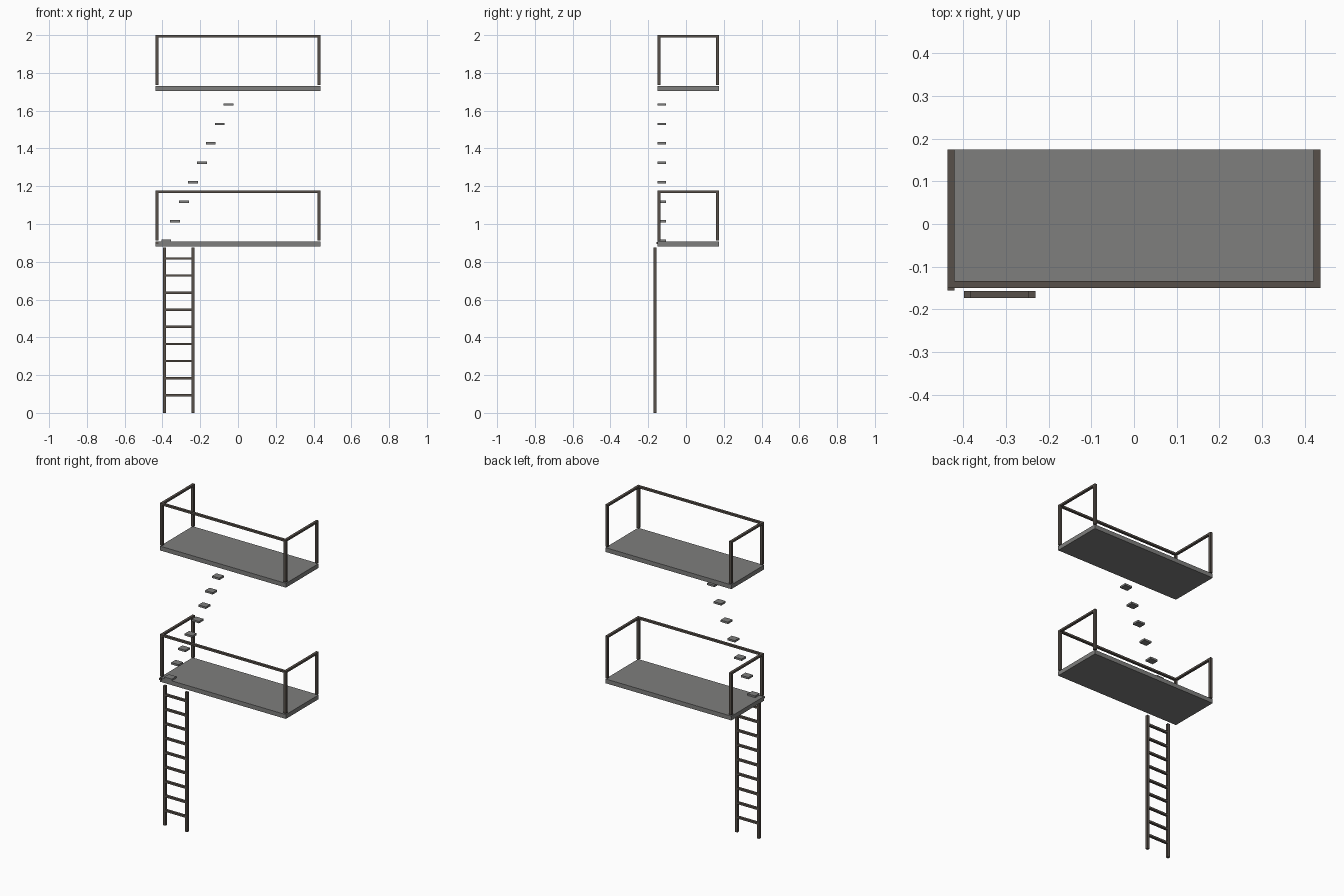
import bpy
import bmesh
from mathutils import Vector

old = bpy.data.objects.get("Cube")
if old:
    bpy.data.objects.remove(old, do_unlink=True)


def material(name, color):
    m = bpy.data.materials.new(name)
    m.use_nodes = True
    m.diffuse_color = (*color, 1)
    m.node_tree.nodes["Principled BSDF"].inputs["Base Color"].default_value = (*color, 1)
    return m


deck_grey = material("deck grey", (0.21, 0.21, 0.205))
rail_brown = material("rail brown", (0.095, 0.08, 0.068))


def boxes(name, spans, mat):
    """One object made of boxes, each given as (low corner, high corner)."""
    bm = bmesh.new()
    for low, high in spans:
        low, high = Vector(low), Vector(high)
        made = bmesh.ops.create_cube(bm, size=1)
        for v in made["verts"]:
            v.co = (low + high) / 2 + v.co * (high - low)
    mesh = bpy.data.meshes.new(name)
    bm.to_mesh(mesh)
    bm.free()
    mesh.materials.append(mat)
    obj = bpy.data.objects.new(name, mesh)
    bpy.context.collection.objects.link(obj)
    return obj


X, FRONT, BACK = 0.437, -0.15, 0.175   # platform extents
T = 0.016                              # post and stile width
RAIL = 0.012                           # rail, rung and step thickness


def balcony(prefix, base):
    top, height = base + 0.027, base + 0.297
    boxes(prefix + "_platform", [((-X, FRONT, base), (X, BACK, top))], deck_grey)
    # corner posts
    posts = []
    for x in (-X, X - T):
        for y in (FRONT, BACK - T):
            posts.append(((x, y, top + 0.006), (x + T, y + T, height - RAIL)))
    boxes(prefix + "_posts", posts, rail_brown)
    # top rails on the front and both sides, open at the back
    rails = [((-X + T, FRONT, height - RAIL), (X - T, FRONT + T, height))]
    for x in (-X, X - T):
        rails.append(((x, FRONT, height - RAIL), (x + T, BACK, height)))
    boxes(prefix + "_handrails", rails, rail_brown)


balcony("lower", 0.88)
balcony("upper", 1.703)

# small bracket at the lower platform corner
boxes("corner_bracket", [((-X, -0.156, 0.893), (-X + T, FRONT, 0.905))], rail_brown)

# floating steps between the platforms
steps = []
for i in range(8):
    x, z = -0.38 + i * 0.0472, 0.912 + i * 0.103
    steps.append(((x - 0.026, FRONT, z - RAIL / 2), (x + 0.026, -0.106, z + RAIL / 2)))
boxes("steps", steps, deck_grey)

# ladder
LEFT, RIGHT, Y0, Y1 = -0.398, -0.231, -0.173, -0.157
boxes("ladder_stiles", [((x, Y0, 0), (x + T, Y1, 0.875)) for x in (LEFT, RIGHT - T)], rail_brown)
rungs = []
for i in range(9):
    z = 0.093 + i * 0.0906
    rungs.append(((LEFT + T, Y0, z - RAIL / 2), (RIGHT - T, Y1, z + RAIL / 2)))
boxes("ladder_rungs", rungs, rail_brown)
